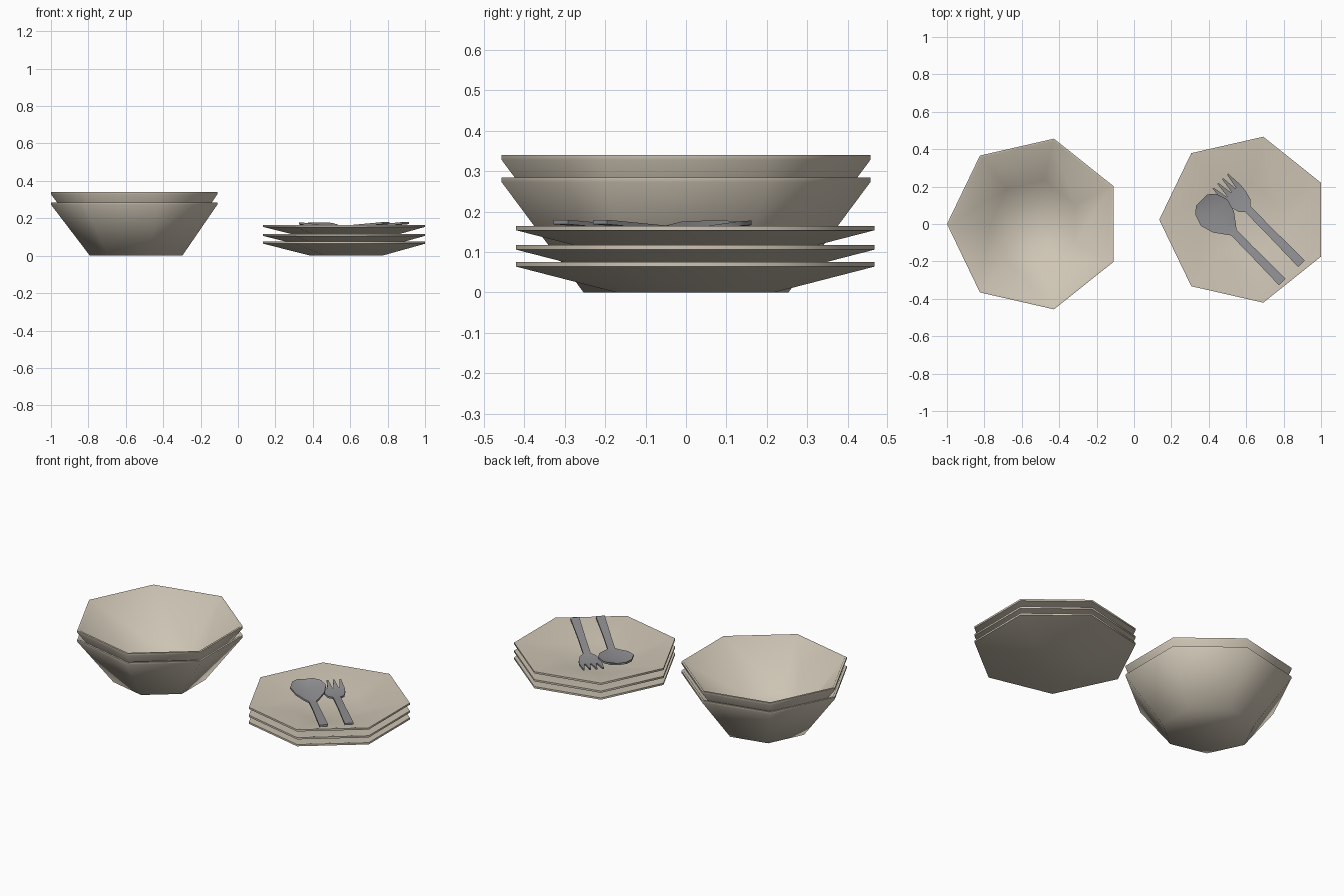
import bpy, bmesh, math

if "Cube" in bpy.data.objects:
    bpy.data.objects.remove(bpy.data.objects["Cube"])


def material(name, rgb):
    m = bpy.data.materials.new(name)
    m.diffuse_color = (*rgb, 1)
    m.use_nodes = True
    m.node_tree.nodes["Principled BSDF"].inputs["Base Color"].default_value = m.diffuse_color
    return m


ceramic = material("cream ceramic", (0.62, 0.56, 0.46))
steel = material("grey steel", (0.29, 0.29, 0.305))


def finish(name, bm, mat, angle):
    bmesh.ops.recalc_face_normals(bm, faces=bm.faces)
    me = bpy.data.meshes.new(name)
    bm.to_mesh(me)
    bm.free()
    me.materials.append(mat)
    ob = bpy.data.objects.new(name, me)
    bpy.context.collection.objects.link(ob)
    bpy.ops.object.select_all(action='DESELECT')
    ob.select_set(True)
    bpy.context.view_layer.objects.active = ob
    bpy.ops.object.shade_smooth_by_angle(angle=math.radians(angle))
    return ob


def dish(name, profile, loc):
    """Seven-sided dish lofted from a (radius, height) profile, one corner at -x."""
    bm = bmesh.new()
    rings = []
    for r, z in profile:
        rings.append([bm.verts.new((-r * math.cos(k * math.tau / 7),
                                    r * math.sin(k * math.tau / 7), z))
                      for k in range(7)])
    for a, b in zip(rings, rings[1:]):
        for k in range(7):
            j = (k + 1) % 7
            bm.faces.new((a[k], a[j], b[j], b[k]))
    bm.faces.new(rings[0])
    bm.faces.new(rings[-1])
    finish(name, bm, ceramic, 58).location = loc


def strip(bm, stations, thick=0.011):
    """Flat bar through (along, across, half width, top z, centre dip) stations."""
    rings = []
    for u, v, w, z, dip in stations:
        top = [(u, v - w, z), (u, v, z - dip), (u, v + w, z)]
        low = [(x, y, h - thick) for x, y, h in reversed(top)]
        rings.append([bm.verts.new(p) for p in top + low])
    for a, b in zip(rings, rings[1:]):
        for k in range(6):
            j = (k + 1) % 6
            bm.faces.new((a[k], a[j], b[j], b[k]))
    bm.faces.new(rings[0])
    bm.faces.new(rings[-1])


def place(ob, x, y):
    ob.location = (x, y, 0)
    ob.rotation_euler.z = math.radians(134.5)


# two stacked bowls
bowl = [(0.26, 0), (0.468, 0.273), (0.468, 0.285), (0.455, 0.285), (0.24, 0.025)]
for i, z in enumerate((0, 0.055)):
    dish(f"bowl_{i + 1}", bowl, (-0.532, 0, z))

# three stacked plates
plate = [(0.2, 0), (0.455, 0.064), (0.455, 0.075), (0.442, 0.075), (0.2, 0.018)]
for i, z in enumerate((0, 0.042, 0.09)):
    dish(f"plate_{i + 1}", plate, (0.59, 0.023, z))

# spoon: straight handle widening into a shallow dished head
bm = bmesh.new()
strip(bm, [(0, 0, 0.025, 0.18, 0), (0.25, 0, 0.021, 0.164, 0),
           (0.37, 0, 0.021, 0.153, 0), (0.395, 0, 0.04, 0.155, 0.004),
           (0.45, 0, 0.08, 0.167, 0.016), (0.52, 0, 0.1, 0.176, 0.024),
           (0.585, 0, 0.078, 0.178, 0.016), (0.615, 0, 0.042, 0.178, 0.003)])
place(finish("spoon", bm, steel, 35), 0.793, -0.31)

# fork: handle and palm, then four tapered tines
bm = bmesh.new()
strip(bm, [(0, 0, 0.025, 0.18, 0), (0.25, 0, 0.021, 0.163, 0),
           (0.41, 0, 0.021, 0.15, 0), (0.435, 0, 0.046, 0.147, 0),
           (0.49, 0, 0.06, 0.145, 0), (0.535, 0, 0.064, 0.147, 0)])
for k in (-1.5, -0.5, 0.5, 1.5):
    strip(bm, [(0.535, k * 0.0325, 0.0145, 0.147, 0),
               (0.62, k * 0.036, 0.004, 0.158, 0)])
place(finish("fork", bm, steel, 35), 0.896, -0.213)
